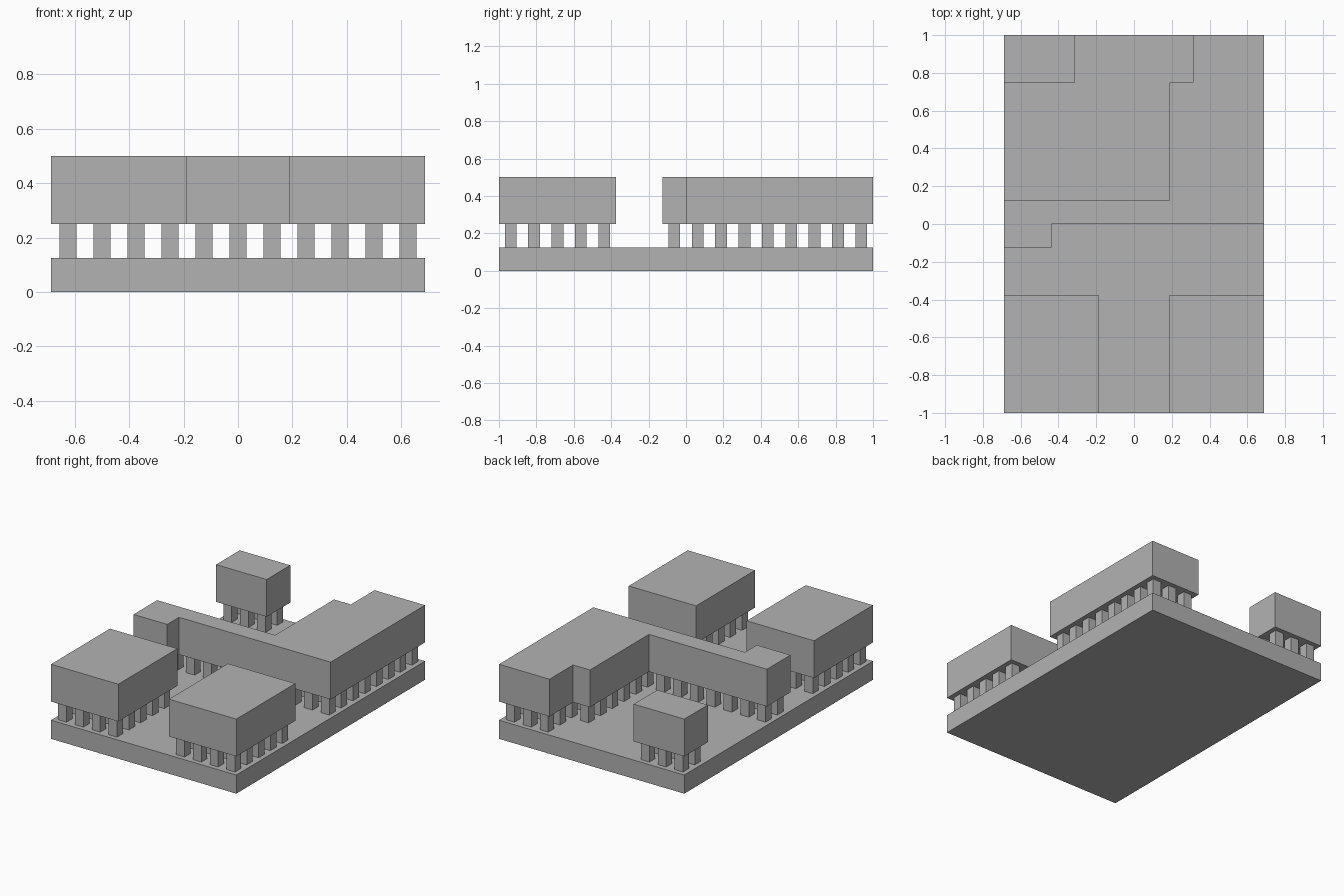
import bpy
import bmesh
from mathutils import Matrix, Vector

cube = bpy.data.objects.get("Cube")
if cube:
    bpy.data.objects.remove(cube, do_unlink=True)

CELL = 0.125           # plan grid module
COLS, ROWS = 11, 16    # plan size in cells
BASE_TOP, HALL_BOTTOM, HALL_TOP = 0.125, 0.25, 0.5

# Single plain grey
grey = bpy.data.materials.new("plain_grey")
grey.use_nodes = True
colour = (0.448, 0.448, 0.448, 1)
grey.diffuse_color = colour
grey.node_tree.nodes["Principled BSDF"].inputs["Base Color"].default_value = colour


def place(col, row, z):
    """Plan cell coordinates to model space."""
    return Vector(((col - COLS / 2) * CELL, (row - ROWS / 2) * CELL, z))


def finish(bm, name):
    bmesh.ops.recalc_face_normals(bm, faces=bm.faces)
    mesh = bpy.data.meshes.new(name)
    bm.to_mesh(mesh)
    bm.free()
    mesh.materials.append(grey)
    obj = bpy.data.objects.new(name, mesh)
    bpy.context.collection.objects.link(obj)


def rectangle(c0, r0, c1, r1):
    return [(c0, r0), (c1, r0), (c1, r1), (c0, r1)]


def slab(name, outline, bottom, top):
    """Extrude a plan outline upwards."""
    bm = bmesh.new()
    face = bm.faces.new([bm.verts.new(place(c, r, bottom)) for c, r in outline])
    ext = bmesh.ops.extrude_face_region(bm, geom=[face], use_keep_orig=True)
    verts = [g for g in ext["geom"] if isinstance(g, bmesh.types.BMVert)]
    bmesh.ops.translate(bm, verts=verts, vec=(0, 0, top - bottom))
    finish(bm, name)


def inside(x, y, outline):
    """Even-odd test of a point against a plan outline."""
    hit = False
    for (ax, ay), (bx, by) in zip(outline, outline[1:] + outline[:1]):
        if (ay > y) != (by > y) and x < ax + (y - ay) * (bx - ax) / (by - ay):
            hit = not hit
    return hit


def pillars(name, outline):
    """One square pillar in the middle of every covered cell."""
    bm = bmesh.new()
    width, height = CELL / 2, HALL_BOTTOM - BASE_TOP
    for col in range(COLS):
        for row in range(ROWS):
            if inside(col + 0.5, row + 0.5, outline):
                centre = place(col + 0.5, row + 0.5, BASE_TOP + height / 2)
                size = Matrix.Diagonal((width, width, height, 1))
                bmesh.ops.create_cube(bm, size=1, matrix=Matrix.Translation(centre) @ size)
    finish(bm, name)


# Ground plate
slab("base_plate", rectangle(0, 0, COLS, ROWS), 0, BASE_TOP)

# Raised halls, each with its pillars
halls = {
    "front_right_hall": rectangle(0, 0, 4, 5),
    "front_left_hall": rectangle(7, 0, 11, 5),
    "back_right_hall": rectangle(0, 14, 3, 16),
    "angled_hall": [(0, 7), (2, 7), (2, 8), (11, 8), (11, 16),
                    (8, 16), (8, 14), (7, 14), (7, 9), (0, 9)],
}
for name, outline in halls.items():
    slab(name, outline, HALL_BOTTOM, HALL_TOP)
    pillars(name + "_pillars", outline)
